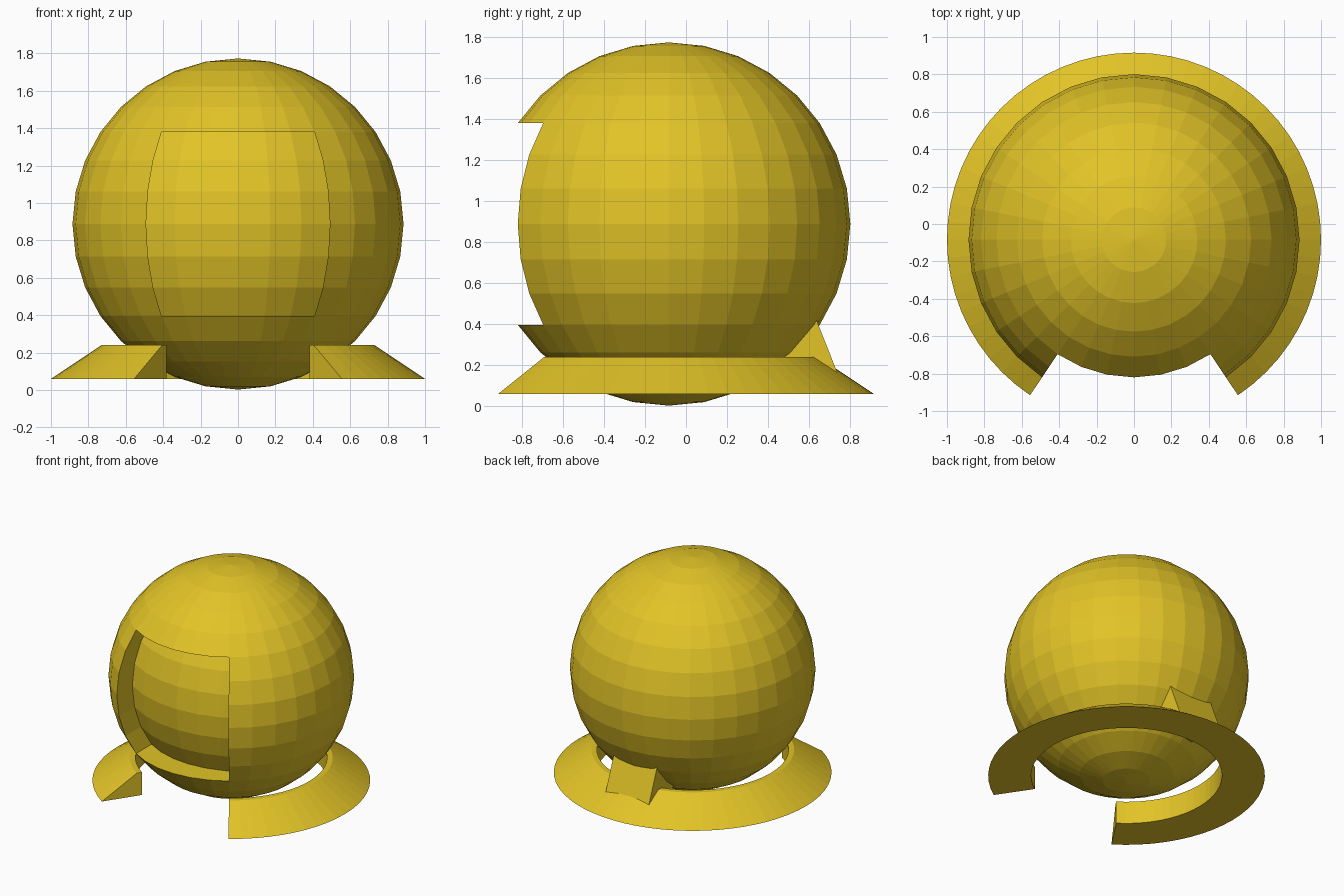
import bpy, bmesh, math
from mathutils import Matrix, Vector

if "Cube" in bpy.data.objects:
    bpy.data.objects.remove(bpy.data.objects["Cube"])

CY, CZ, R = -0.084, 0.888, 0.885      # centre and radius of the ball
STEP = math.radians(11.25)
GAP = 3 * STEP                        # half-angle of the front opening

yellow = bpy.data.materials.new("yellow")
yellow.diffuse_color = (0.76, 0.55, 0.02, 1)
yellow.use_nodes = True
yellow.node_tree.nodes["Principled BSDF"].inputs["Base Color"].default_value = yellow.diffuse_color


def finish(bm, name):
    bmesh.ops.recalc_face_normals(bm, faces=bm.faces)
    mesh = bpy.data.meshes.new(name)
    bm.to_mesh(mesh)
    bm.free()
    mesh.materials.append(yellow)
    obj = bpy.data.objects.new(name, mesh)
    bpy.context.collection.objects.link(obj)
    return obj


# Ball with a square front panel pushed straight back
bm = bmesh.new()
bmesh.ops.create_uvsphere(bm, u_segments=32, v_segments=16, radius=R)


def in_panel(f):
    c = f.calc_center_median()
    return abs(math.atan2(c.x, -c.y)) < GAP and abs(c.z) < R * math.sin(GAP)


panel = [f for f in bm.faces if in_panel(f)]
new = bmesh.ops.extrude_face_region(bm, geom=panel)["geom"]
old = [f for f in panel if f.is_valid]
if old:
    bmesh.ops.delete(bm, geom=old, context='FACES')
moved = [v for v in new if isinstance(v, bmesh.types.BMVert)]
bmesh.ops.translate(bm, verts=moved, vec=(0, 0.195, 0))
bmesh.ops.translate(bm, verts=bm.verts, vec=(0, CY, CZ))
finish(bm, "ball")

# Sloped base ring, open at the front
bm = bmesh.new()
profile = [(0.69, 0.06), (1.0, 0.06), (0.73, 0.24), (0.69, 0.24)]
steps = 52
loops = []
for i in range(steps + 1):
    a = GAP + (2 * math.pi - 2 * GAP) * i / steps
    loops.append([bm.verts.new((r * math.sin(a), CY - r * math.cos(a), z)) for r, z in profile])
for p, q in zip(loops, loops[1:]):
    for j in range(4):
        k = (j + 1) % 4
        bm.faces.new((p[j], p[k], q[k], q[j]))
bm.faces.new(loops[0])
bm.faces.new(loops[-1][::-1])
finish(bm, "base_ring")

# Slanted block joining the ball and the ring at the back
bm = bmesh.new()
side = [(0.825, 0.155), (0.702, 0.465), (0.5, 0.465), (0.5, 0.19)]
face = bm.faces.new([bm.verts.new((-0.19, CY + y, z)) for y, z in side])
ext = bmesh.ops.extrude_face_region(bm, geom=[face], use_keep_orig=True)["geom"]
bmesh.ops.translate(bm, verts=[v for v in ext if isinstance(v, bmesh.types.BMVert)], vec=(0.38, 0, 0))
finish(bm, "rear_block")
